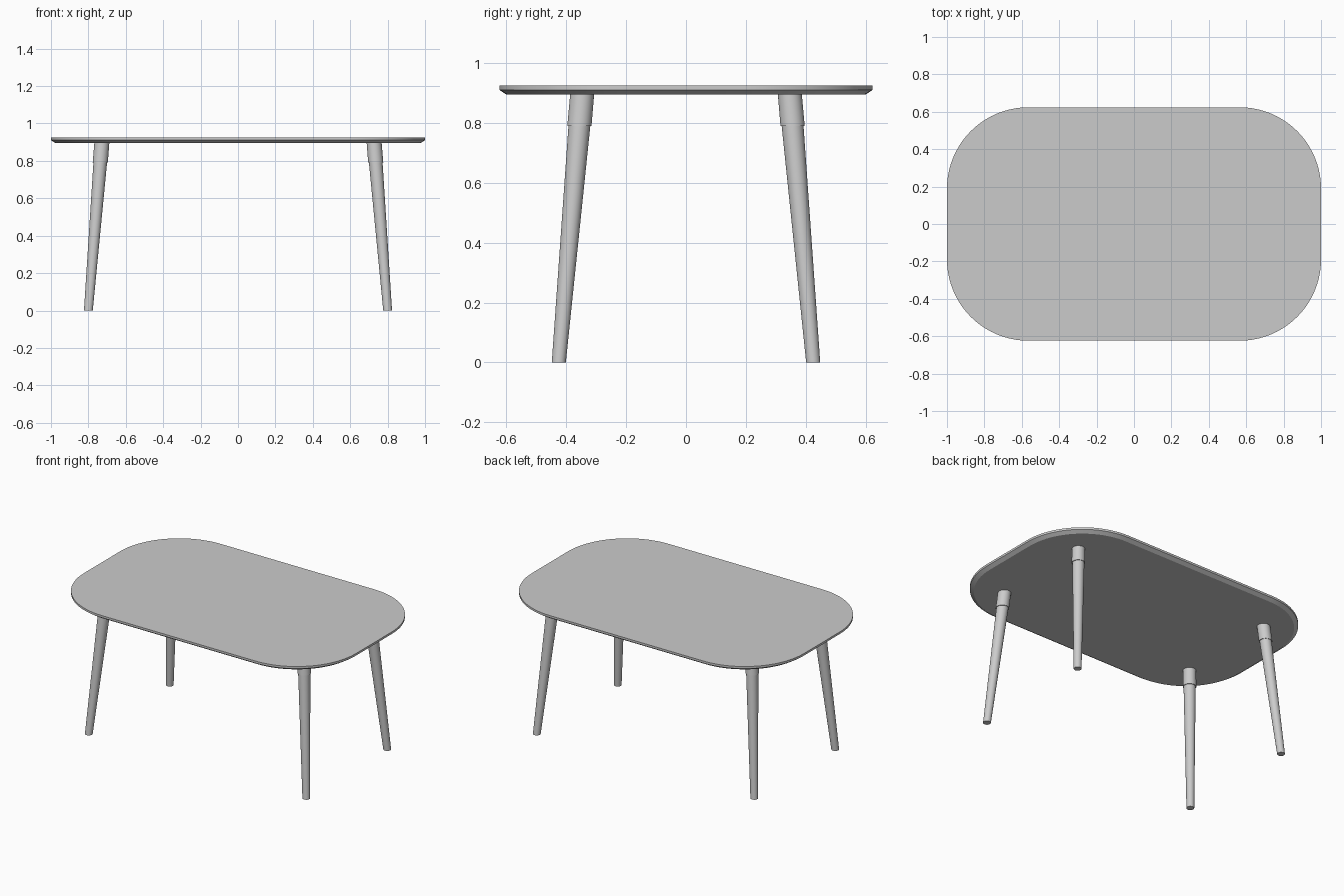
import bpy, bmesh, math

if "Cube" in bpy.data.objects:
    bpy.data.objects.remove(bpy.data.objects["Cube"])


def loft(name, rings, angle=30):
    """Closed, capped skin through rings of equal point count."""
    bm = bmesh.new()
    loops = [[bm.verts.new(p) for p in ring] for ring in rings]
    n = len(loops[0])
    for a, b in zip(loops, loops[1:]):
        for i in range(n):
            j = (i + 1) % n
            bm.faces.new((a[i], a[j], b[j], b[i]))
    bm.faces.new(loops[0][::-1])
    bm.faces.new(loops[-1])
    bmesh.ops.recalc_face_normals(bm, faces=bm.faces[:])
    mesh = bpy.data.meshes.new(name)
    bm.to_mesh(mesh)
    bm.free()
    ob = bpy.data.objects.new(name, mesh)
    bpy.context.collection.objects.link(ob)
    bpy.ops.object.select_all(action='DESELECT')
    bpy.context.view_layer.objects.active = ob
    ob.select_set(True)
    bpy.ops.object.shade_smooth_by_angle(angle=math.radians(angle))
    return ob


def rounded_rect(hx, hy, r, z, steps=20):
    pts = []
    for k, (sx, sy) in enumerate([(1, 1), (-1, 1), (-1, -1), (1, -1)]):
        for i in range(steps + 1):
            t = math.pi / 2 * (k + i / steps)
            pts.append((sx * (hx - r) + r * math.cos(t),
                        sy * (hy - r) + r * math.sin(t), z))
    return pts


# Tabletop: upright rim with a chamfer underneath
HX, HY, R = 1.0, 0.624, 0.435
profile = [(0.024, 0.895), (0.0, 0.911), (0.0, 0.925)]
loft("tabletop", [rounded_rect(HX - d, HY - d, R - d, z) for d, z in profile], 25)

# Splayed tapered legs with a collar at the top
FOOT, HEAD, TOP = (0.80, 0.425), (0.728, 0.347), 0.896
leg_profile = [(0.0, 0.0235), (0.79, 0.0365), (0.79, 0.0405), (TOP, 0.040)]


def leg_ring(sx, sy, z, r, n=32):
    t = z / TOP
    cx = sx * (FOOT[0] + (HEAD[0] - FOOT[0]) * t)
    cy = sy * (FOOT[1] + (HEAD[1] - FOOT[1]) * t)
    return [(cx + r * math.cos(2 * math.pi * i / n),
             cy + r * math.sin(2 * math.pi * i / n), z) for i in range(n)]


for sy, end in ((-1, "front"), (1, "back")):
    for sx, side in ((-1, "left"), (1, "right")):
        loft(f"{end}_{side}_leg", [leg_ring(sx, sy, z, r) for z, r in leg_profile])
